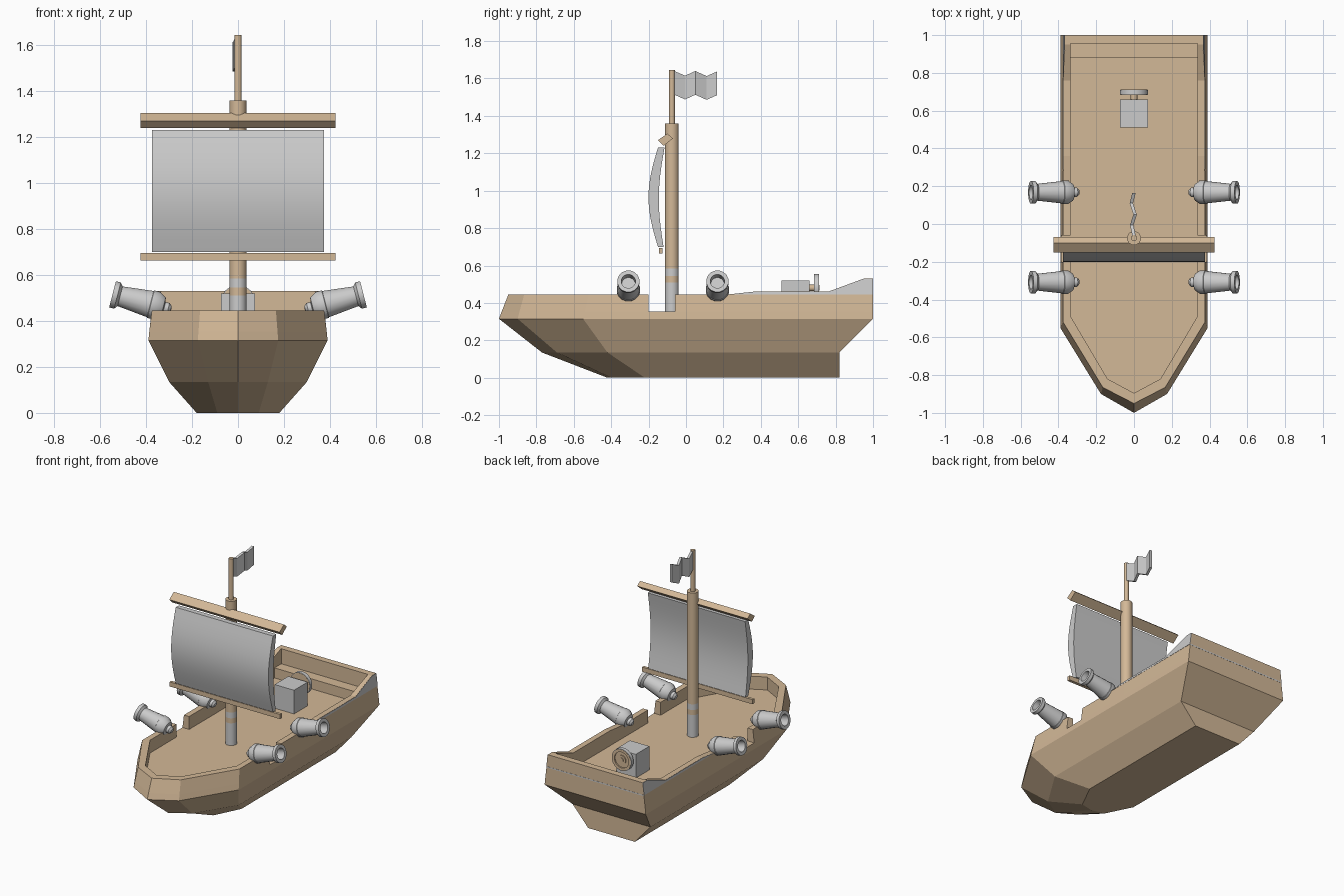
import bpy, bmesh
from math import sin, cos, pi, radians
from mathutils import Vector

if "Cube" in bpy.data.objects:
    bpy.data.objects.remove(bpy.data.objects["Cube"])

wood = bpy.data.materials.new("wood")
wood.diffuse_color = (0.65, 0.48, 0.31, 1)
wood.use_nodes = True
wood.node_tree.nodes["Principled BSDF"].inputs["Base Color"].default_value = wood.diffuse_color


def finish(name, bm, mat=None, smooth=False):
    bmesh.ops.remove_doubles(bm, verts=bm.verts, dist=1e-5)
    bmesh.ops.recalc_face_normals(bm, faces=bm.faces)
    me = bpy.data.meshes.new(name)
    bm.to_mesh(me)
    bm.free()
    ob = bpy.data.objects.new(name, me)
    bpy.context.collection.objects.link(ob)
    if mat:
        me.materials.append(mat)
    if smooth:
        bpy.ops.object.select_all(action='DESELECT')
        ob.select_set(True)
        bpy.context.view_layer.objects.active = ob
        bpy.ops.object.shade_smooth_by_angle(angle=radians(35))
    return ob


def loft(name, rings, mat=None, smooth=False, cap=True):
    """Skin a list of closed rings of points."""
    bm = bmesh.new()
    vs = [[bm.verts.new(p) for p in r] for r in rings]
    n = len(rings[0])
    for a, b in zip(vs, vs[1:]):
        for i in range(n):
            j = (i + 1) % n
            bm.faces.new((a[i], a[j], b[j], b[i]))
    if cap:
        bm.faces.new(vs[0])
        bm.faces.new(vs[-1])
    return finish(name, bm, mat, smooth)


def lathe(name, profile, origin, axis, sides=12, mat=None, smooth=True):
    """Spin (radius, height) points around an axis."""
    q = Vector(axis).to_track_quat('Z', 'Y')
    o = Vector(origin)
    rings = [[o + q @ Vector((r * cos(2 * pi * (k + .5) / sides), r * sin(2 * pi * (k + .5) / sides), h))
              for k in range(sides)] for r, h in profile]
    return loft(name, rings, mat, smooth, cap=False)


def rod(name, r, z0, z1, mat=None, pos=(0, -0.075), axis=(0, 0, 1), sides=12):
    return lathe(name, [(0, z0), (r, z0), (r, z1), (0, z1)], (*pos, 0), axis, sides, mat)


def prism(name, yz, x0, x1, mat=None, smooth=False):
    """Side profile extruded along x."""
    return loft(name, [[(x, y, z) for y, z in yz] for x in (x0, x1)], mat, smooth)


def box(name, x0, x1, y0, y1, z0, z1, mat=None):
    return prism(name, [(y0, z0), (y1, z0), (y1, z1), (y0, z1)], x0, x1, mat)


# Hull: half outlines from stem to stern, mirrored into rings
def outline(z, half):
    right = [(x, y, z) for x, y in half]
    return right + [(-x, y, z) for x, y, z in reversed(right[1:])]


DECK = 0.355
loft("hull", [
    outline(0, [(0, -.42), (.09, -.40), (.18, -.22), (.18, .82)]),
    outline(.135, [(0, -.77), (.13, -.69), (.30, -.42), (.30, .82)]),
    outline(.315, [(0, -1), (.175, -.90), (.39, -.55), (.39, 1)]),
    outline(DECK, [(0, -.985), (.172, -.89), (.386, -.54), (.386, 1)])], wood)


# Bulwark: four-point sections along the deck edge, with a gap by the mast
def section(ob, ot, inner, top):
    return [(*ob, DECK), (*ot, top), (*inner, top), (*inner, DECK)]


def flip(secs):
    return [[(-x, y, z) for x, y, z in s] for s in reversed(secs)]


bow = [section((.386, -.2), (.375, -.2), (.335, -.2), .445),
       section((.386, -.54), (.375, -.52), (.335, -.49), .445),
       section((.172, -.89), (.165, -.865), (.14, -.82), .445)]
stem = [section((0, -.985), (0, -.95), (0, -.895), .445)]
loft("bow_bulwark", bow + stem + flip(bow), wood)

aft = [section((.386, y), (x, y), (.335, min(y, .954)), z) for y, x, z in (
    (-.06, .375, .445), (.22, .375, .445), (.36, .374, .46), (.76, .374, .46), (.95, .365, .53))]
aft.append(section((.386, 1), (.365, 1), (.335, .955), .53))
loft("stern_bulwark", aft + flip(aft), wood)
box("stern_ledge", -.336, .336, .88, .96, .35, .425, wood)

# Grey trim on the raised stern
trim = [(.22, .445), (.36, .459), (.76, .459), (.95, .529), (1, .529), (1, .445)]
for side, s in (("right", 1), ("left", -1)):
    loft("stern_trim_" + side, [[(s * (x - .118 * (z - .445)), y, z) for y, z in trim]
                                for x in (.377, .372)])
box("stern_stripe", -.374, .374, .99, 1.001, .439, .447)

# Mast with grey bands, topmast
rod("mast_foot", .0375, .35, .51)
rod("mast_lower", .0375, .51, .545, wood)
rod("mast_band", .0375, .545, .585)
rod("mast", .0375, .585, 1.36, wood)
rod("topmast", .016, 1.36, 1.645, wood)

# Yards
prism("upper_yard", [(-.15, 1.27), (-.10, 1.305), (-.07, 1.28), (-.12, 1.24)], -.425, .425, wood)
box("lower_yard", -.425, .425, -.145, -.125, .663, .695, wood)

# Sail: crescent side profile
N = 10
arc = lambda a, b, bulge: [(a + (b - a) * i / N - bulge * sin(pi * i / N), 1.23 - .53 * i / N)
                           for i in range(N + 1)]
prism("sail", arc(-.15, -.15, .051) + arc(-.115, -.12, .028)[::-1], -.375, .375, smooth=True)

# Flag: zigzag strip
flag = [(-.062, 0, 1.64), (-.005, -.012, 1.615), (.05, .006, 1.64), (.11, -.014, 1.613), (.165, 0, 1.637)]
loft("flag", [[(x - .009, y, z), (x + .009, y, z), (x + .009, y, z - .127), (x - .009, y, z - .127)]
              for y, x, z in flag])

# Cannons, tilted up and outwards
barrel = [(0, -.06), (.036, -.06), (.038, 0), (.06, 0), (.06, -.022), (.045, -.034), (.06, -.17),
          (.063, -.172), (.063, -.20), (.045, -.228), (.026, -.232), (.026, -.25), (.015, -.262), (0, -.264)]
for side, s in (("right", 1), ("left", -1)):
    for place, y in (("front", -.308), ("rear", .168)):
        lathe(f"cannon_{place}_{side}", barrel, (s * .546, y, .516), (s * .968, 0, .25), 16)

# Helm: box, axle and wheel
box("helm_box", -.075, .075, .51, .66, .35, .52)
wheel = (0, 0, .48)
lathe("helm_axle", [(0, .65), (.018, .65), (.018, .7), (0, .7)], wheel, (0, 1, 0), 12, wood)
lathe("helm_rim", [(.066, .685), (.076, .685), (.076, .71), (.066, .71), (.066, .685)], wheel, (0, 1, 0), 20)
lathe("helm_wheel", [(0, .684), (.072, .684), (.072, .711), (.055, .711), (.055, .702), (.03, .702),
                     (.03, .709), (.015, .709), (.015, .713), (0, .713)], wheel, (0, 1, 0), 20, wood)
